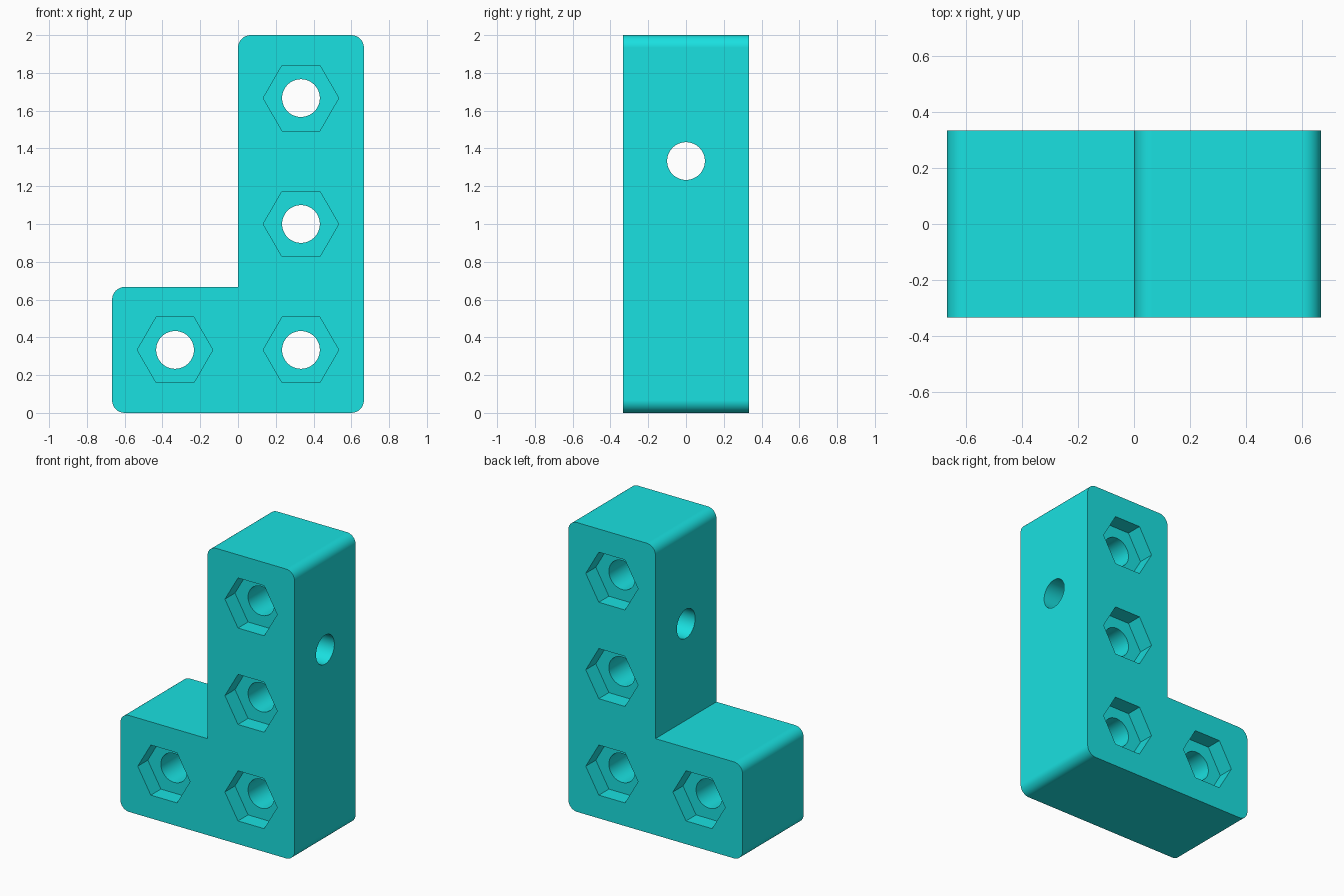
import bpy, bmesh
from math import sin, cos, pi, radians
from mathutils import Matrix

if "Cube" in bpy.data.objects:
    bpy.data.objects.remove(bpy.data.objects["Cube"])

U = 2 / 3          # grid module of the bracket
FILLET = 0.067
POCKET = 0.11      # depth of the hex nut pockets


def prism(bm, pts, y0, y1, matrix=Matrix()):
    """Extrude an x-z outline from y0 to y1."""
    a = [bm.verts.new(matrix @ Matrix.Translation((x, y0, z)).translation) for x, z in pts]
    b = [bm.verts.new(matrix @ Matrix.Translation((x, y1, z)).translation) for x, z in pts]
    bm.faces.new(a)
    bm.faces.new(b[::-1])
    n = len(pts)
    for i in range(n):
        j = (i + 1) % n
        bm.faces.new((a[i], b[i], b[j], a[j]))


def ring(cx, cz, r, n):
    return [(cx + r * cos(2 * pi * i / n), cz + r * sin(2 * pi * i / n)) for i in range(n)]


def corner(cx, cz, start, n=8):
    """Quarter-round corner, counter-clockwise from the start angle."""
    return [(cx + FILLET * cos(radians(start + 90 * i / n)),
             cz + FILLET * sin(radians(start + 90 * i / n))) for i in range(n + 1)]


def make_object(name, bm):
    bmesh.ops.recalc_face_normals(bm, faces=bm.faces)
    me = bpy.data.meshes.new(name)
    bm.to_mesh(me)
    bm.free()
    ob = bpy.data.objects.new(name, me)
    bpy.context.collection.objects.link(ob)
    return ob


# L-shaped body with rounded outer corners
f = FILLET
outline = (corner(-U + f, f, 180) + corner(U - f, f, 270) + corner(U - f, 2 - f, 0)
           + corner(f, 2 - f, 90) + [(0, U)] + corner(-U + f, U - f, 90))
bm = bmesh.new()
prism(bm, outline, -U / 2, U / 2)
body = make_object("corner_bracket", bm)

# Hex pockets on both faces, and round through-holes
centres = [(-U / 2, U / 2), (U / 2, U / 2), (U / 2, 1.0), (U / 2, 2 - U / 2)]
pockets, bores = bmesh.new(), bmesh.new()
for cx, cz in centres:
    for s in (-1, 1):
        prism(pockets, ring(cx, cz, 0.2, 6), s * (U / 2 - POCKET), s * 0.5)
    prism(bores, ring(cx, cz, 0.1, 48), -0.5, 0.5)

# Sideways through-hole in the upright
prism(bores, ring(0, 2 * U, 0.1, 48), -1, 1, Matrix.Rotation(pi / 2, 4, 'Z'))

cutters = [make_object("pocket_cutter", pockets), make_object("bore_cutter", bores)]
bpy.context.view_layer.objects.active = body
body.select_set(True)
for c in cutters:
    c.hide_render = True
    m = body.modifiers.new("cut", 'BOOLEAN')
    m.operation, m.solver, m.object = 'DIFFERENCE', 'EXACT', c
    bpy.ops.object.modifier_apply(modifier=m.name)
for c in cutters:
    bpy.data.objects.remove(c)

# Smooth fillets and bores, flat large faces
bpy.ops.object.shade_smooth_by_angle(angle=radians(30))
wn = body.modifiers.new("face_normals", 'WEIGHTED_NORMAL')
wn.keep_sharp = True

mat = bpy.data.materials.new("cyan")
mat.diffuse_color = (0.01, 0.75, 0.75, 1)
mat.use_nodes = True
mat.node_tree.nodes["Principled BSDF"].inputs["Base Color"].default_value = mat.diffuse_color
body.data.materials.clear()
body.data.materials.append(mat)
